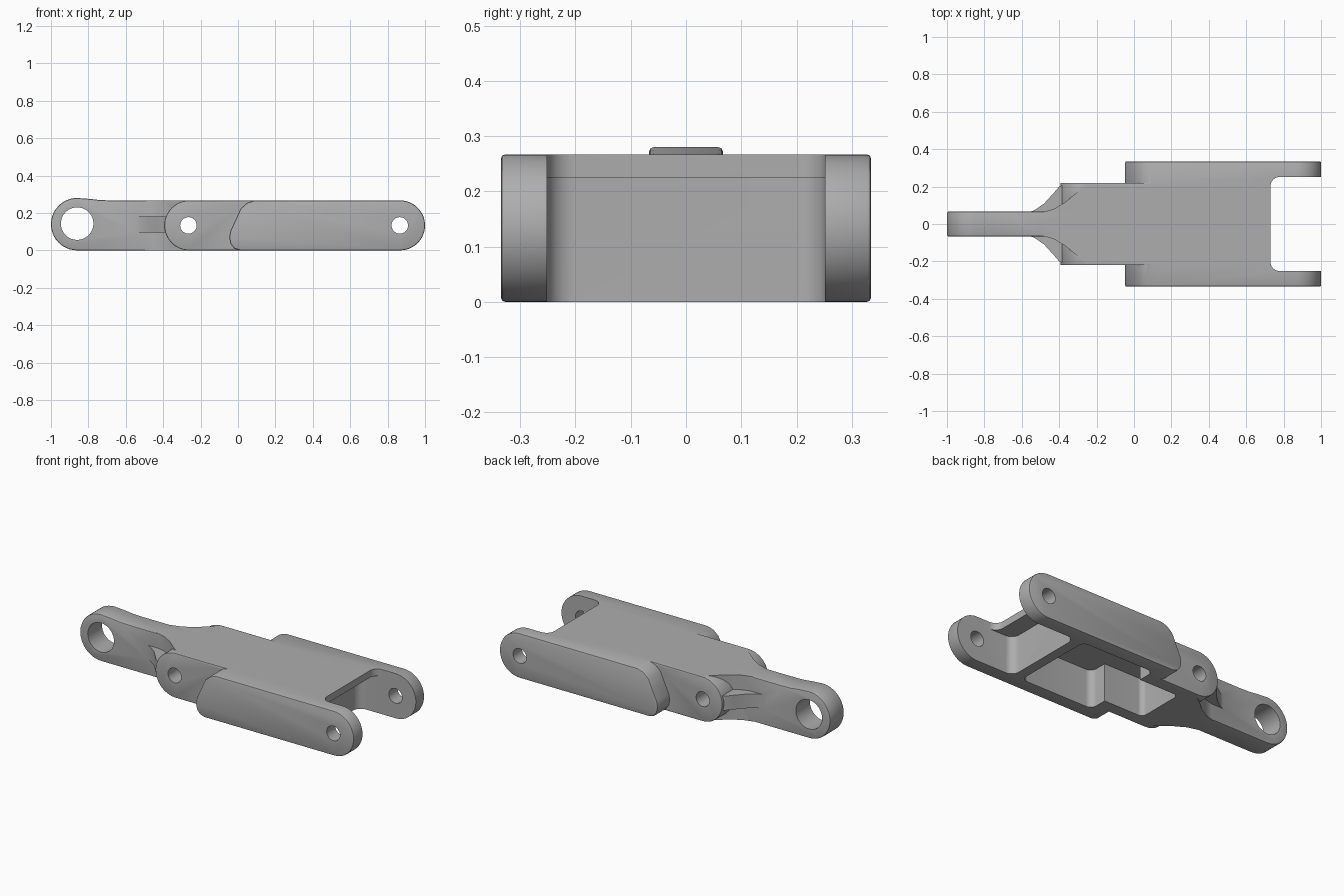
import bpy, bmesh, math

cube = bpy.data.objects.get("Cube")
if cube:
    bpy.data.objects.remove(cube, do_unlink=True)

grey = bpy.data.materials.new("machined grey")
grey.use_nodes = True
COLOR = (0.42, 0.42, 0.42, 1)
grey.diffuse_color = COLOR
grey.node_tree.nodes["Principled BSDF"].inputs["Base Color"].default_value = COLOR

TOP = 0.267          # height of the flat top
MID = TOP / 2
HALF = 0.335         # outer half width
INNER = 0.252        # inner half width of the fork


def arc(cx, cz, r, a0, a1, n=24):
    return [(cx + r * math.cos(math.radians(a0 + (a1 - a0) * i / n)),
             cz + r * math.sin(math.radians(a0 + (a1 - a0) * i / n))) for i in range(n + 1)]


def prism(name, profile, lo, hi, axis="Y", bevel=0.0, bevel_ends=()):
    """Extrude a closed outline along Y (outline in xz) or Z (outline in xy)."""
    def place(p, t):
        return (p[0], t, p[1]) if axis == "Y" else (p[0], p[1], t)
    bm = bmesh.new()
    base = bm.faces.new([bm.verts.new(place(p, lo)) for p in profile])
    grown = bmesh.ops.extrude_face_region(bm, geom=[base])
    k = 1 if axis == "Y" else 2
    for v in grown["geom"]:
        if isinstance(v, bmesh.types.BMVert):
            v.co[k] = hi
    bmesh.ops.recalc_face_normals(bm, faces=bm.faces)
    if bevel:
        edges = [e for e in bm.edges if any(
            all(abs(v.co[k] - t) < 1e-5 for v in e.verts) for t in bevel_ends)]
        bmesh.ops.bevel(bm, geom=edges, offset=bevel, segments=2, profile=0.5, affect="EDGES")
    mesh = bpy.data.meshes.new(name)
    bm.to_mesh(mesh)
    bm.free()
    mesh.materials.append(grey)
    obj = bpy.data.objects.new(name, mesh)
    bpy.context.collection.objects.link(obj)
    return obj


def combine(target, tool, operation):
    mod = target.modifiers.new(operation, "BOOLEAN")
    mod.operation, mod.object, mod.solver = operation, tool, "EXACT"
    bpy.context.view_layer.objects.active = target
    bpy.ops.object.modifier_apply(modifier=mod.name)
    bpy.data.objects.remove(tool, do_unlink=True)


def rounded_box(x0, x1, half, r):
    """Plan outline with rounded corners."""
    return (arc(x0 + r, half - r, r, 90, 180, 8) + arc(x0 + r, r - half, r, 180, 270, 8)
            + arc(x1 - r, r - half, r, 270, 360, 8) + arc(x1 - r, half - r, r, 0, 90, 8))


# Central block with rounded cheeks
cheek = arc(-0.26, MID, MID, 90, 270) + [(0.8, 0), (0.8, TOP)]
link = prism("link_body", cheek, -0.22, 0.22, bevel=0.006, bevel_ends=(-0.22, 0.22))

# Single eye arm
eye = [(-0.2, TOP), (-0.68, TOP), (-0.74, 0.269), (-0.79, 0.275)]
eye += arc(-0.86, 0.14, 0.14, 82, 270) + [(-0.2, 0)]
combine(link, prism("eye_arm", eye, -0.067, 0.067, bevel=0.008, bevel_ends=(-0.067, 0.067)), "UNION")

# Flared neck: a full height gusset and a wider rib at mid height
gusset = [(-0.5, 0.06), (-0.43, 0.08), (-0.37, 0.115), (-0.31, 0.165), (-0.25, 0.21)]
rib = [(-0.57, 0.06), (-0.53, 0.075), (-0.48, 0.11), (-0.43, 0.165), (-0.4, 0.2), (-0.37, 0.215), (-0.3, 0.215)]
for name, side, lo, hi in (("neck_gusset", gusset, 0, TOP), ("neck_rib", rib, 0.095, 0.18)):
    outline = side + [(x, -y) for x, y in reversed(side)]
    combine(link, prism(name, outline, lo, hi, axis="Z"), "UNION")

# Fork side plates
plate = [(0.09, TOP), (0.05, 0.255), (0.015, 0.225), (-0.01, 0.17)]
plate += [(-0.04, 0.105), (-0.047, 0.07), (-0.04, 0.035), (-0.02, 0.01), (0.01, 0)]
plate += arc(1 - MID, MID, MID, -90, 90)
for s in (-1, 1):
    lo, hi = sorted((s * 0.2, s * HALF))
    combine(link, prism("side_plate", plate, lo, hi, bevel=0.008, bevel_ends=(s * HALF,)), "UNION")

# Fork gap, recess under the top lip, and the stepped underside pocket
cuts = (("fork_gap", 0.73, 1.3, INNER, 0.05, -0.1, 0.5),
        ("lip_recess", 0.62, 1.2, INNER, 0.05, -0.1, 0.225),
        ("wide_pocket", 0.08, 0.56, INNER, 0.04, -0.1, 0.225),
        ("narrow_pocket", -0.18, 0.2, 0.145, 0.03, -0.1, 0.225))
for name, x0, x1, half, r, lo, hi in cuts:
    combine(link, prism(name, rounded_box(x0, x1, half, r), lo, hi, axis="Z"), "DIFFERENCE")

# Pin holes
for x, z, r in ((-0.86, 0.143, 0.087), (-0.265, MID, 0.044), (0.865, MID, 0.044)):
    combine(link, prism("pin_hole", arc(x, z, r, 0, 350, 35), -0.5, 0.5), "DIFFERENCE")

# Smooth curved walls, keep sharp edges
bpy.ops.object.select_all(action="DESELECT")
link.select_set(True)
bpy.context.view_layer.objects.active = link
bpy.ops.object.shade_smooth_by_angle(angle=math.radians(30))
